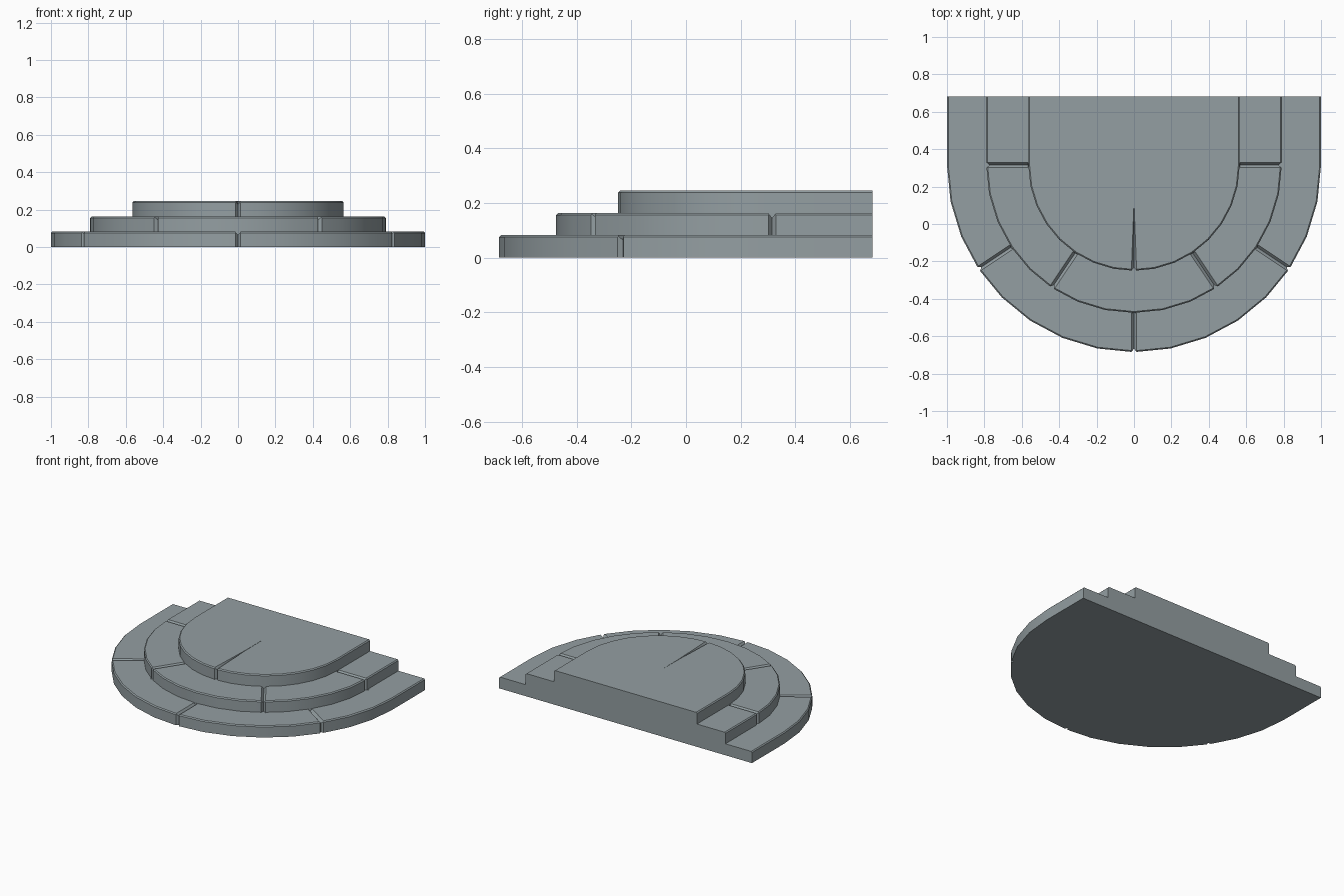
import bpy, bmesh
from math import sin, cos, pi, radians

if "Cube" in bpy.data.objects:
    bpy.data.objects.remove(bpy.data.objects["Cube"])

CY, BACK, SEG, BEV = 0.315, 0.683, 16, 0.007
# (radius, base height, top height) of each tier, from the ground up
TIERS = [(1.0, 0.0, 0.082), (0.79, 0.082, 0.163), (0.565, 0.163, 0.245)]


def make_object(name, bm):
    bmesh.ops.recalc_face_normals(bm, faces=bm.faces)
    mesh = bpy.data.meshes.new(name)
    bm.to_mesh(mesh)
    bm.free()
    ob = bpy.data.objects.new(name, mesh)
    bpy.context.collection.objects.link(ob)
    return ob


def outline(bm, r, z):
    """U-shaped outline: straight to the back wall, half round at the front."""
    pts = [(-r, BACK)]
    pts += [(-r * cos(pi * i / SEG), CY - r * sin(pi * i / SEG)) for i in range(SEG + 1)]
    pts += [(r, BACK)]
    return [bm.verts.new((x, y, z)) for x, y in pts]


# Stepped body: one closed shell with small chamfers on the tread edges
bm = bmesh.new()
loops = []
for r, z0, z1 in TIERS:
    loops += [outline(bm, r, z0), outline(bm, r, z1 - BEV), outline(bm, r - BEV, z1)]
for a, b in zip(loops, loops[1:]):
    for i in range(len(a) - 1):
        bm.faces.new((a[i], a[i + 1], b[i + 1], b[i]))
bm.faces.new(loops[0])
bm.faces.new(loops[-1])
bm.faces.new([l[0] for l in loops] + [l[-1] for l in reversed(loops)])
steps = make_object("round_stone_steps", bm)

# Blue-grey stone
stone = bpy.data.materials.new("stone")
stone.diffuse_color = (0.296, 0.345, 0.362, 1)
stone.use_nodes = True
stone.node_tree.nodes["Principled BSDF"].inputs["Base Color"].default_value = stone.diffuse_color
steps.data.materials.append(stone)


def joint(bm, tier, inner, angle, taper=False):
    """V-shaped joint running out along a tread and down its riser."""
    r, z0, z1 = TIERS[tier]
    d, e, w = 0.018, 0.01, 0.022
    zb = z0 - (0.01 if tier == 0 else 0.001)
    c, s = cos(radians(angle)), -sin(radians(angle))
    wa, da = (0.002, 0.004) if taper else (w, d)
    # stations: (root radius, root z, outer radius, outer z, half width)
    stations = [(inner, z1 - da, inner, z1 + e, wa),
                (r - d, z1 - d, r + e, z1 + e, w),
                (r - d, zb, r + e, zb, w)]
    rings = []
    for ra, za, rb, zo, hw in stations:
        rings.append([bm.verts.new((u * c - t * s, CY + u * s + t * c, z))
                      for u, t, z in ((ra, 0, za), (rb, hw, zo), (rb, -hw, zo))])
    faces = [bm.faces.new(rings[0]), bm.faces.new(rings[-1])]
    for a, b in zip(rings, rings[1:]):
        faces += [bm.faces.new((a[i], a[(i + 1) % 3], b[(i + 1) % 3], b[i])) for i in range(3)]
    bmesh.ops.triangulate(bm, faces=faces)


# Joints between the stones, staggered from tier to tier
bm = bmesh.new()
for ang in (33.75, 90, 146.25):
    joint(bm, 0, TIERS[1][0] + 0.001, ang)
for ang in (0, 56.25, 123.75, 180):
    joint(bm, 1, TIERS[2][0] + 0.001, ang)
joint(bm, 2, 0.055, 90, taper=True)
cutter = make_object("joint_cutter", bm)
cutter.data.materials.append(stone)
cutter.hide_render = True

mod = steps.modifiers.new("joints", 'BOOLEAN')
mod.operation = 'DIFFERENCE'
mod.solver = 'EXACT'
mod.object = cutter
bpy.context.view_layer.objects.active = steps
steps.select_set(True)
bpy.ops.object.modifier_apply(modifier=mod.name)
bpy.data.objects.remove(cutter)

bpy.ops.object.shade_smooth_by_angle(angle=radians(30))
